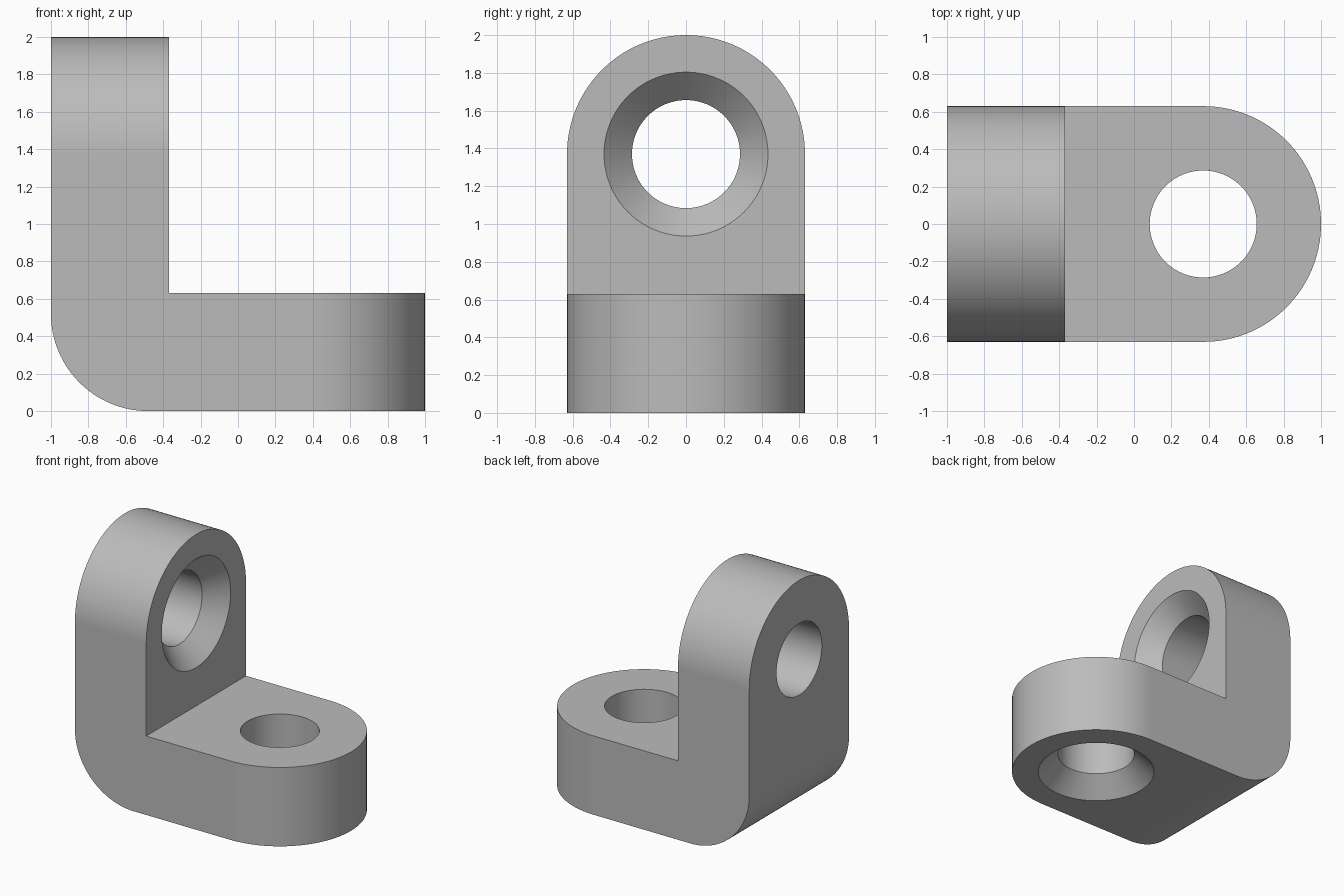
import bpy, bmesh
from math import sin, cos, pi, radians
from mathutils import Matrix, Vector

if "Cube" in bpy.data.objects:
    bpy.data.objects.remove(bpy.data.objects["Cube"])

T = 0.63            # plate thickness and half width
C = 1 - T           # distance of hole centre from the middle
HOLE, SINK = 0.286, 0.434
BEND = 0.52         # outer corner radius


def arc(cx, cy, r, start, end, steps):
    angles = [radians(start + (end - start) * i / steps) for i in range(steps + 1)]
    return [(cx + r * cos(a), cy + r * sin(a)) for a in angles]


def make_object(name, bm):
    bmesh.ops.recalc_face_normals(bm, faces=bm.faces)
    mesh = bpy.data.meshes.new(name)
    bm.to_mesh(mesh)
    bm.free()
    obj = bpy.data.objects.new(name, mesh)
    bpy.context.collection.objects.link(obj)
    return obj


def prism(name, points, low, high, place):
    """Extrude a 2D outline; place(u, v, w) maps it into space."""
    bm = bmesh.new()
    face = bm.faces.new([bm.verts.new(place(u, v, low)) for u, v in points])
    out = bmesh.ops.extrude_face_region(bm, geom=[face])
    shift = Vector(place(0, 0, high)) - Vector(place(0, 0, low))
    verts = [g for g in out["geom"] if isinstance(g, bmesh.types.BMVert)]
    bmesh.ops.translate(bm, verts=verts, vec=shift)
    return make_object(name, bm)


def hole_tool(name, matrix):
    """Lathe a shaft with a countersink that opens at local z = 0."""
    depth, over = SINK - HOLE, 0.1
    profile = [(0, -over), (SINK + over, -over), (HOLE, depth), (HOLE, T + over), (0, T + over)]
    bm = bmesh.new()
    verts = [bm.verts.new((r, 0, z)) for r, z in profile]
    edges = [bm.edges.new(pair) for pair in zip(verts, verts[1:])]
    bmesh.ops.spin(bm, geom=verts + edges, cent=(0, 0, 0), axis=(0, 0, 1),
                   angle=2 * pi, steps=96, use_merge=True)
    bmesh.ops.remove_doubles(bm, verts=bm.verts, dist=1e-5)
    bm.transform(matrix)
    return make_object(name, bm)


# L-shaped side profile with a rounded outer corner, cut to width below
side = arc(BEND - 1, BEND, BEND, 180, 270, 32)
side += [(1.2, 0), (1.2, T), (T - 1, T), (T - 1, 2.2), (-1, 2.2)]
bracket = prism("angle_bracket", side, -0.8, 0.8, lambda u, v, w: (u, w, v))

# Rounded outlines of the two legs
plan = arc(C, 0, T, -90, 90, 64) + [(-1.3, T), (-1.3, -T)]
foot = prism("foot_outline", plan, -0.3, 2.5, lambda u, v, w: (u, v, w))
upright = prism("upright_outline", plan, -1.5, 1.5, lambda u, v, w: (w, v, u + 1))

# Countersunk holes: one opens underneath, one towards the inner side
foot_hole = hole_tool("foot_hole", Matrix.Translation((C, 0, 0)))
upright_hole = hole_tool("upright_hole", Matrix.Translation((-C, 0, 1 + C))
                         @ Matrix.Rotation(-pi / 2, 4, "Y"))

tools = [(foot, "INTERSECT"), (upright, "INTERSECT"),
         (foot_hole, "DIFFERENCE"), (upright_hole, "DIFFERENCE")]
for tool, operation in tools:
    mod = bracket.modifiers.new(tool.name, "BOOLEAN")
    mod.object, mod.operation, mod.solver = tool, operation, "EXACT"

# Bake the cuts and discard the helpers
bpy.context.view_layer.update()
graph = bpy.context.evaluated_depsgraph_get()
bracket_mesh = bpy.data.meshes.new_from_object(bracket.evaluated_get(graph))
bracket.modifiers.clear()
bracket.data = bracket_mesh
for tool, _ in tools:
    bpy.data.objects.remove(tool)

# Plain grey finish
grey = bpy.data.materials.new("plain_grey")
grey.use_nodes = True
colour = (0.5, 0.5, 0.5, 1)
grey.diffuse_color = colour
grey.node_tree.nodes["Principled BSDF"].inputs["Base Color"].default_value = colour
bracket.data.materials.clear()
bracket.data.materials.append(grey)

# Smooth the rounds, keep the edges and flat faces crisp
bpy.ops.object.select_all(action="DESELECT")
bracket.select_set(True)
bpy.context.view_layer.objects.active = bracket
bpy.ops.object.shade_smooth_by_angle(angle=radians(30))
weighted = bracket.modifiers.new("flat_faces", "WEIGHTED_NORMAL")
weighted.keep_sharp = True
